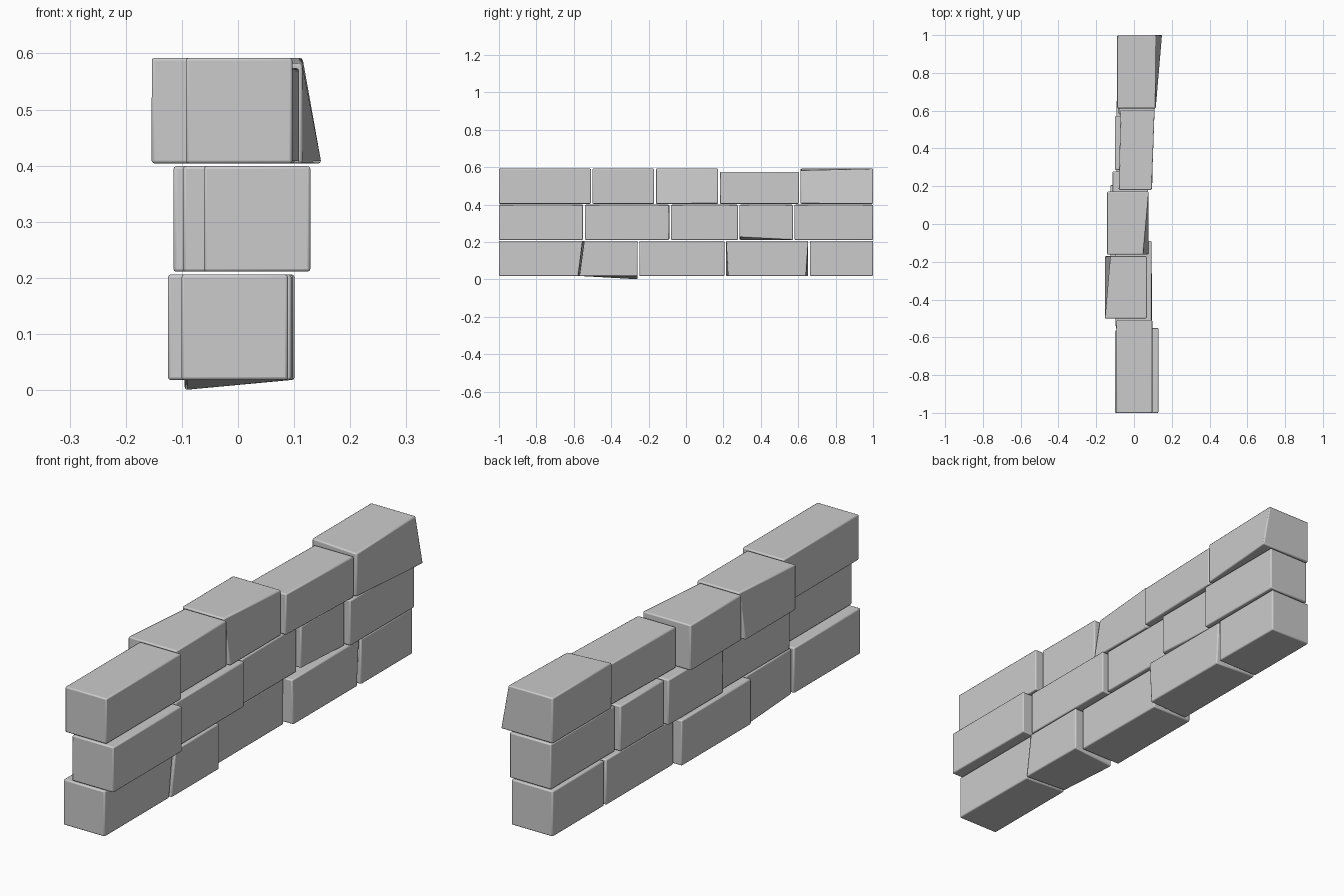
import bpy, bmesh

if "Cube" in bpy.data.objects:
    bpy.data.objects.remove(bpy.data.objects["Cube"])

WIDTH, HEIGHT, PITCH, BASE, GAP = 0.19, 0.188, 0.193, 0.018, 0.009

# Per course: inner joints along y, then the x centre of each brick
courses = {
    "bottom": ((-0.56, -0.254, 0.21, 0.658), (-0.006, 0, -0.03, 0.003, 0.006)),
    "middle": ((-0.545, -0.085, 0.282, 0.576), (0.034, -0.003, -0.02, -0.006, 0.014)),
    "top": ((-0.504, -0.166, 0.176, 0.608), (0.002, -0.042, -0.033, 0.014, 0.02)),
}

# Uneven corners by brick: letters pick x side (l/r), y end (s/e), z (b/t);
# a missing letter means both; then the axis moved and the distance
chips = {
    "bottom_1": [("ret", "y", 0.012), ("reb", "y", -0.012)],
    "bottom_2": [("leb", "z", -0.018), ("rst", "y", 0.012), ("rsb", "y", -0.015)],
    "bottom_4": [("rsb", "y", 0.01), ("reb", "y", -0.012)],
    "middle_4": [("rsb", "z", 0.015)],
    "top_2": [("l", "x", -0.017), ("let", "x", 0.03), ("r", "x", 0.015)],
    "top_3": [("l", "x", -0.014), ("r", "x", 0.016), ("rst", "x", -0.03)],
    "top_4": [("t", "z", -0.018), ("rs", "x", -0.015), ("le", "x", 0.01)],
    "top_5": [("l", "x", -0.014), ("reb", "x", 0.034), ("rst", "z", -0.01)],
}


def brick(name, x, y0, y1, z):
    bm = bmesh.new()
    bmesh.ops.create_cube(bm, size=1)
    for v in bm.verts:
        corner = "".join(pair[c > 0] for pair, c in zip(("lr", "se", "bt"), v.co))
        v.co = (x + v.co.x * WIDTH, (y0 + y1) / 2 + v.co.y * (y1 - y0 - GAP),
                z + (v.co.z + 0.5) * HEIGHT)
        for letters, axis, dist in chips.get(name, []):
            if set(letters) <= set(corner):
                v.co["xyz".index(axis)] += dist
    mesh = bpy.data.meshes.new(name)
    bm.to_mesh(mesh)
    bm.free()
    ob = bpy.data.objects.new(name, mesh)
    bpy.context.collection.objects.link(ob)
    # Slightly rounded edges
    bev = ob.modifiers.new("soft_edges", "BEVEL")
    bev.width = 0.005
    bev.segments = 2
    bpy.ops.object.select_all(action="DESELECT")
    ob.select_set(True)
    bpy.context.view_layer.objects.active = ob
    bpy.ops.object.shade_smooth_by_angle()


# Wall: three courses of staggered bricks
end = 1 + GAP / 2
for level, (row, (joints, centres)) in enumerate(courses.items()):
    ys = (-end, *joints, end)
    for i, x in enumerate(centres):
        brick(f"{row}_brick_{i + 1}".replace("_brick", ""), x, ys[i], ys[i + 1],
              BASE + level * PITCH)

# Plain part names
for ob in bpy.context.collection.objects:
    ob.name = ob.name.replace("_", "_brick_")
